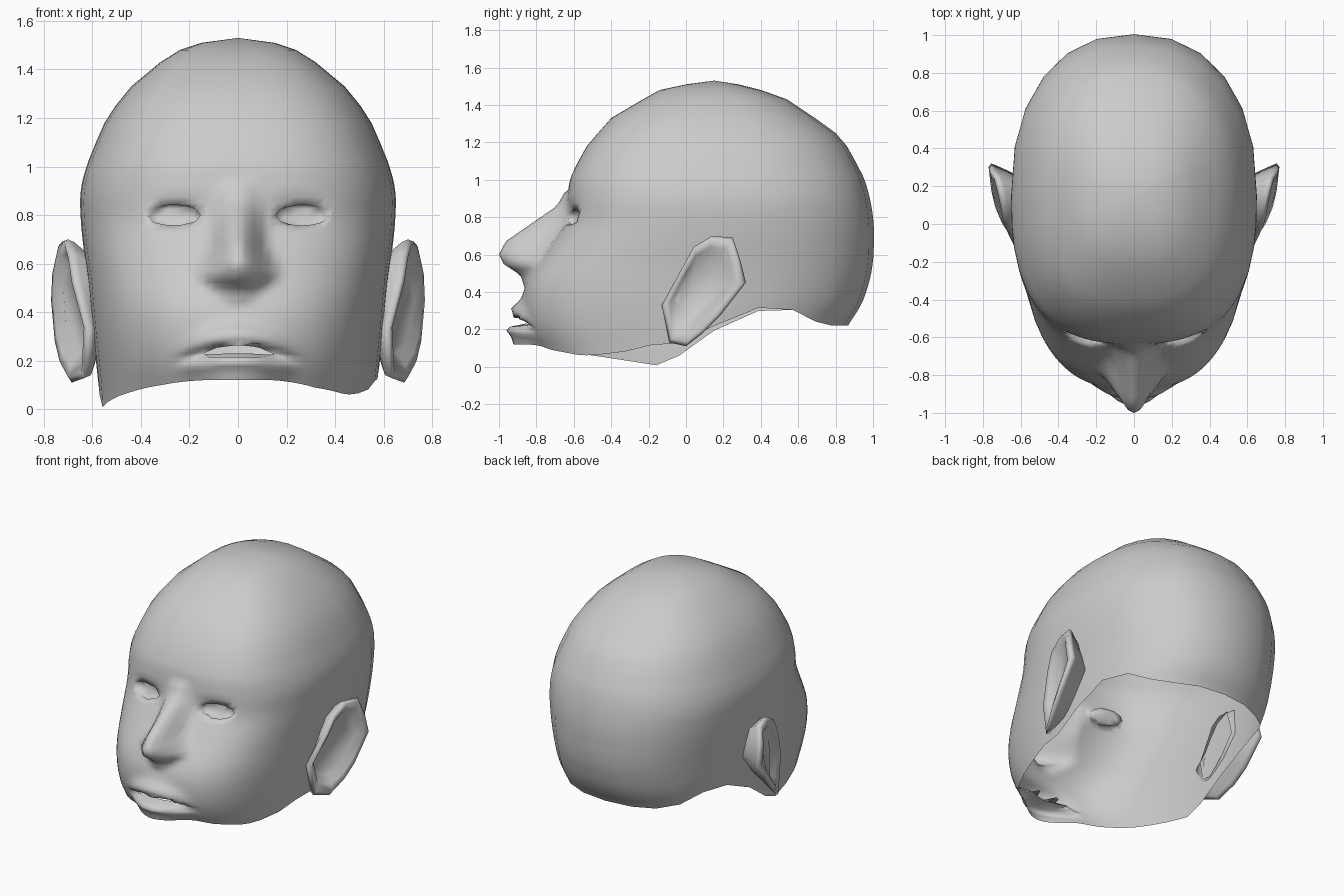
import bpy, bmesh
from math import sin, cos, asin, pi, radians, hypot

if "Cube" in bpy.data.objects:
    bpy.data.objects.remove(bpy.data.objects["Cube"])


def lerp_table(t, rows):
    """Linear lookup in rows of (key, value, ...)."""
    if t <= rows[0][0]:
        return rows[0][1:]
    for p, q in zip(rows, rows[1:]):
        if t <= q[0]:
            f = (t - p[0]) / (q[0] - p[0])
            return tuple(a + (b - a) * f for a, b in zip(p[1:], q[1:]))
    return rows[-1][1:]


def bump(t):
    return 0.5 + 0.5 * cos(pi * min(abs(t), 1))


def make_object(name, bm):
    bmesh.ops.recalc_face_normals(bm, faces=bm.faces)
    for f in bm.faces:
        f.smooth = True
    mesh = bpy.data.meshes.new(name)
    bm.to_mesh(mesh)
    bm.free()
    ob = bpy.data.objects.new(name, mesh)
    bpy.context.collection.objects.link(ob)
    return ob


# Skull: height, front y, back y, half width
SKULL = [(0, -.74, .80, .57), (.1, -.80, .82, .575), (.2, -.86, .85, .585),
         (.33, -.88, .94, .60), (.45, -.86, .98, .61), (.55, -.80, 1, .62),
         (.65, -.73, 1.005, .635), (.77, -.65, 1.005, .648), (.9, -.635, .985, .652),
         (1.02, -.62, .95, .62), (1.18, -.53, .86, .55), (1.25, -.47, .80, .505),
         (1.33, -.40, .69, .44), (1.43, -.23, .54, .32), (1.48, -.14, .40, .24),
         (1.51, 0, .28, .15)]
# Open lower edge: y, height on left, height on right
EDGE = [(-.82, .12, .12), (-.75, .10, .09), (-.6, .07, .06), (-.4, .04, .07),
        (-.13, 0, .13), (.02, .11, .12), (.27, .27, .31), (.43, .32, .32),
        (.55, .30, .30), (.7, .22, .22), (.85, .22, .22)]
# Nose: height, ridge y, half width
NOSE = [(.43, -.865, .06), (.49, -.885, .13), (.55, -.975, .19), (.6, -1, .17),
        (.67, -.965, .13), (.86, -.69, .11), (.95, -.64, .09)]
# Lips: height, offset in y, half width
LIPS = [(.12, -.11, .22), (.16, -.10, .22), (.2, -.11, .24), (.225, -.06, .26),
        (.24, .05, .27), (.255, .05, .27), (.27, -.05, .27), (.31, -.06, .25),
        (.36, -.01, .2), (.4, 0, .2)]
CY, N_FRONT, N_BACK = .15, 2.65, 2.3


def skull_point(a, z):
    d = .05 if z < 1.12 else 0      # soften the kinks of the profile
    samples = [lerp_table(z + k * d, SKULL) for k in (-1, -.5, 0, .5, 1)]
    front, back, w = (sum(v) / 5 for v in zip(*samples))
    s, c = sin(a), cos(a)
    n = N_FRONT if c > 0 else N_BACK
    x = w * abs(s) ** (2 / n) * (1 if s >= 0 else -1)
    depth = CY - front if c > 0 else back - CY
    y = CY - depth * abs(c) ** (2 / n) * (1 if c > 0 else -1)
    return x, y


def face_point(a, z):
    x, y = skull_point(a, z)
    if y < -.3:
        y += .03 * bump((abs(x) - .24) / .17) * bump((z - .81) / .1)   # eye sockets
        if NOSE[0][0] <= z <= NOSE[-1][0]:
            ridge, w = lerp_table(z, NOSE)
            y += min(0, ridge - y) * bump(x / w) ** .8
        if z < .4:
            off, w = lerp_table(z + x * x * .8, LIPS)
            y += off * bump(x / w) ** .6
    return x, y, z


# Columns: fine across the face, coarse round the back
half = [asin((k / 20) ** (N_FRONT / 2)) for k in range(17)]
half += [radians(d) for d in (55, 66, 76, 83, 90, 105, 120, 135, 150, 165)]
angles = [-a for a in reversed(half[1:])] + half + [pi]
levels = [k * .025 for k in range(42)] + [1.1, 1.18, 1.25, 1.33, 1.43, 1.48, 1.51]

bm = bmesh.new()
grid = []
for lv in levels:
    row = []
    for a in angles:
        x0, y0 = skull_point(a, .15)
        left, right = lerp_table(y0, EDGE)
        zb = left if x0 < 0 else right
        z = lv if lv >= .5 else zb + lv * (.5 - zb) / .5
        row.append(bm.verts.new(face_point(a, z)))
    grid.append(row)
n = len(angles)
for r, s in zip(grid, grid[1:]):
    for i in range(n):
        j = (i + 1) % n
        bm.faces.new((r[i], r[j], s[j], s[i]))
crown = bm.verts.new((0, .15, 1.53))
for i in range(n):
    bm.faces.new((grid[-1][i], grid[-1][(i + 1) % n], crown))
bmesh.ops.recalc_face_normals(bm, faces=bm.faces)


def shape_oval(cx, cz, a, b, bend=0, recess=None):
    """Snap the mesh to an oval on the face; sink the inside or cut it out."""
    def rel(p):
        dx = p.x - cx
        dz = p.z - cz + bend * p.x ** 2
        return dx, dz, hypot(dx / a, dz / b)
    inside = []
    for f in bm.faces:
        m = f.calc_center_median()
        if m.y < -.3 and rel(m)[2] < 1:
            inside.append(f)
    chosen = set(inside)
    rim = {v for f in inside for v in f.verts if set(v.link_faces) - chosen}
    for v in rim:
        dx, dz, k = rel(v.co)
        k = max(k, .3)
        v.co.x = cx + dx / k
        v.co.z = cz + dz / k - bend * v.co.x ** 2
    if recess:
        bmesh.ops.inset_region(bm, faces=inside, thickness=.004, depth=-recess)
    else:
        bmesh.ops.delete(bm, geom=inside, context='FACES')


for side in (-1, 1):                                    # eyes
    shape_oval(side * .265, .80, .11, .042, recess=.03)
shape_oval(0, .247, .15, .016, bend=.8)                 # mouth opening
make_object("head", bm)

# Ears: rim outline as y, z, x, lofted from a buried root to a hollow centre
RIM = [(-.13, .33, .635), (-.02, .53, .685), (.04, .64, .70), (.14, .70, .715),
       (.25, .69, .74), (.29, .57, .765), (.32, .45, .77), (.18, .27, .755),
       (.09, .18, .735), (0, .11, .70), (-.09, .13, .645)]


def make_ear(name, side):
    bm = bmesh.new()

    def ring(scale, offset, x=None):
        cy, cz = .09, .43
        return [bm.verts.new((side * (x if x else px + offset),
                              cy + (py - cy) * scale, cz + (pz - cz) * scale))
                for py, pz, px in RIM]
    rings = [ring(.66, 0, .58), ring(.96, -.04), ring(1, -.015), ring(.93, 0),
             ring(.78, -.01), ring(.62, -.045)]
    for r, s in zip(rings, rings[1:]):
        for i in range(len(RIM)):
            j = (i + 1) % len(RIM)
            bm.faces.new((r[i], r[j], s[j], s[i]))
    bm.faces.new(rings[-1])
    make_object(name, bm)


make_ear("left_ear", -1)
make_ear("right_ear", 1)
